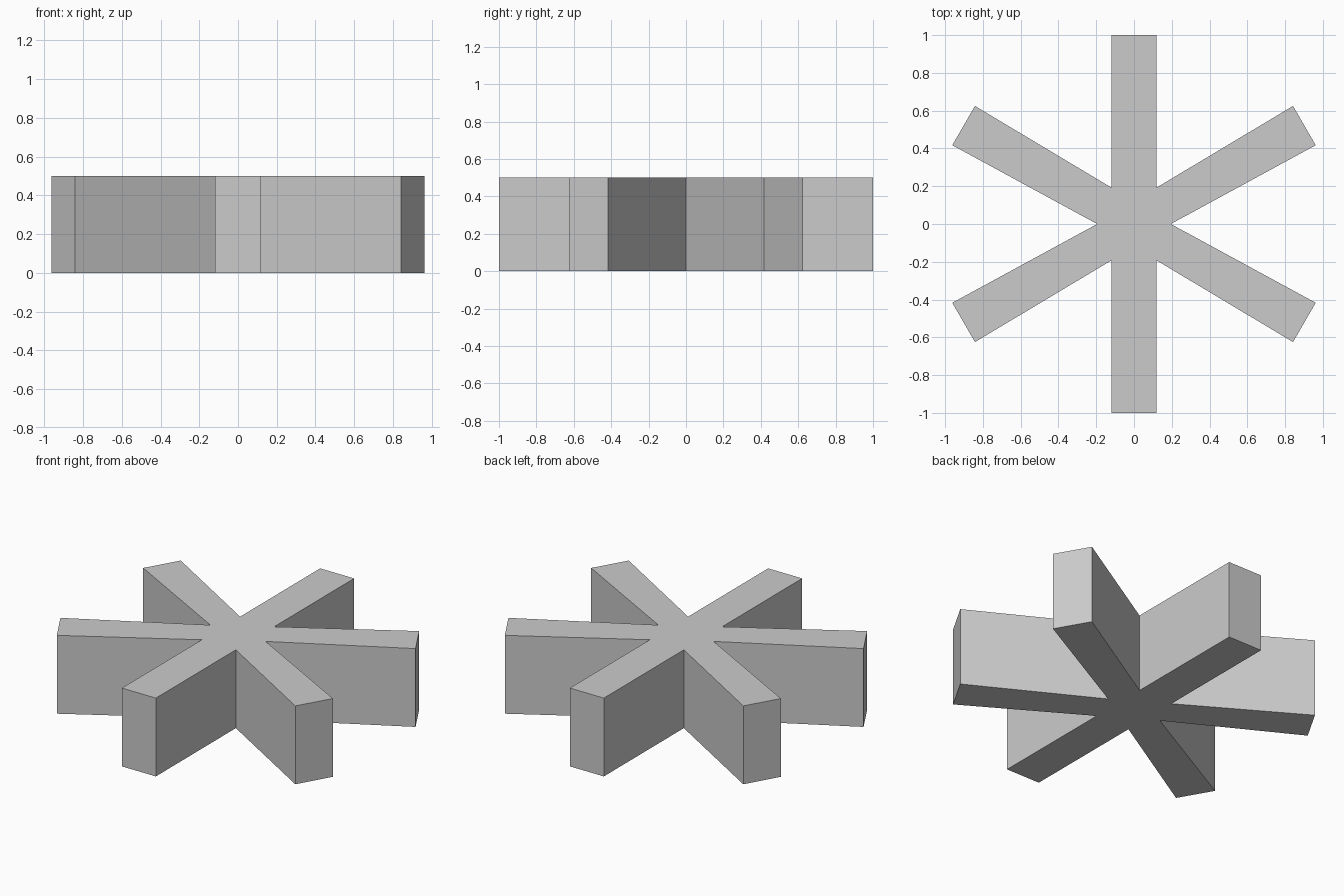
import bpy
import bmesh

HEIGHT = 0.5

# Remove the default object
cube = bpy.data.objects.get("Cube")
if cube:
    bpy.data.objects.remove(cube, do_unlink=True)

# Plain grey material
grey = bpy.data.materials.new("plain_grey")
grey.use_nodes = True
colour = (0.6, 0.6, 0.6, 1.0)
grey.diffuse_color = colour
grey.node_tree.nodes["Principled BSDF"].inputs["Base Color"].default_value = colour

# One quarter of the star outline, from the side notch to the back arm tip
quarter = [(0.195, 0), (0.962, 0.417), (0.842, 0.625), (0.12, 0.193), (0.12, 1)]

# Mirror it across both axes to close the outline
half = quarter + [(-x, y) for x, y in reversed(quarter)]
outline = half + [(x, -y) for x, y in reversed(half[1:-1])]

# Extrude the six-armed star upward
bm = bmesh.new()
base = bm.faces.new([bm.verts.new((x, y, 0)) for x, y in outline])
extruded = bmesh.ops.extrude_face_region(bm, geom=[base], use_keep_orig=True)
top = [v for v in extruded["geom"] if isinstance(v, bmesh.types.BMVert)]
bmesh.ops.translate(bm, verts=top, vec=(0, 0, HEIGHT))
bmesh.ops.recalc_face_normals(bm, faces=bm.faces)

mesh = bpy.data.meshes.new("six_armed_star")
bm.to_mesh(mesh)
bm.free()
mesh.materials.append(grey)
star = bpy.data.objects.new("six_armed_star", mesh)
bpy.context.collection.objects.link(star)
